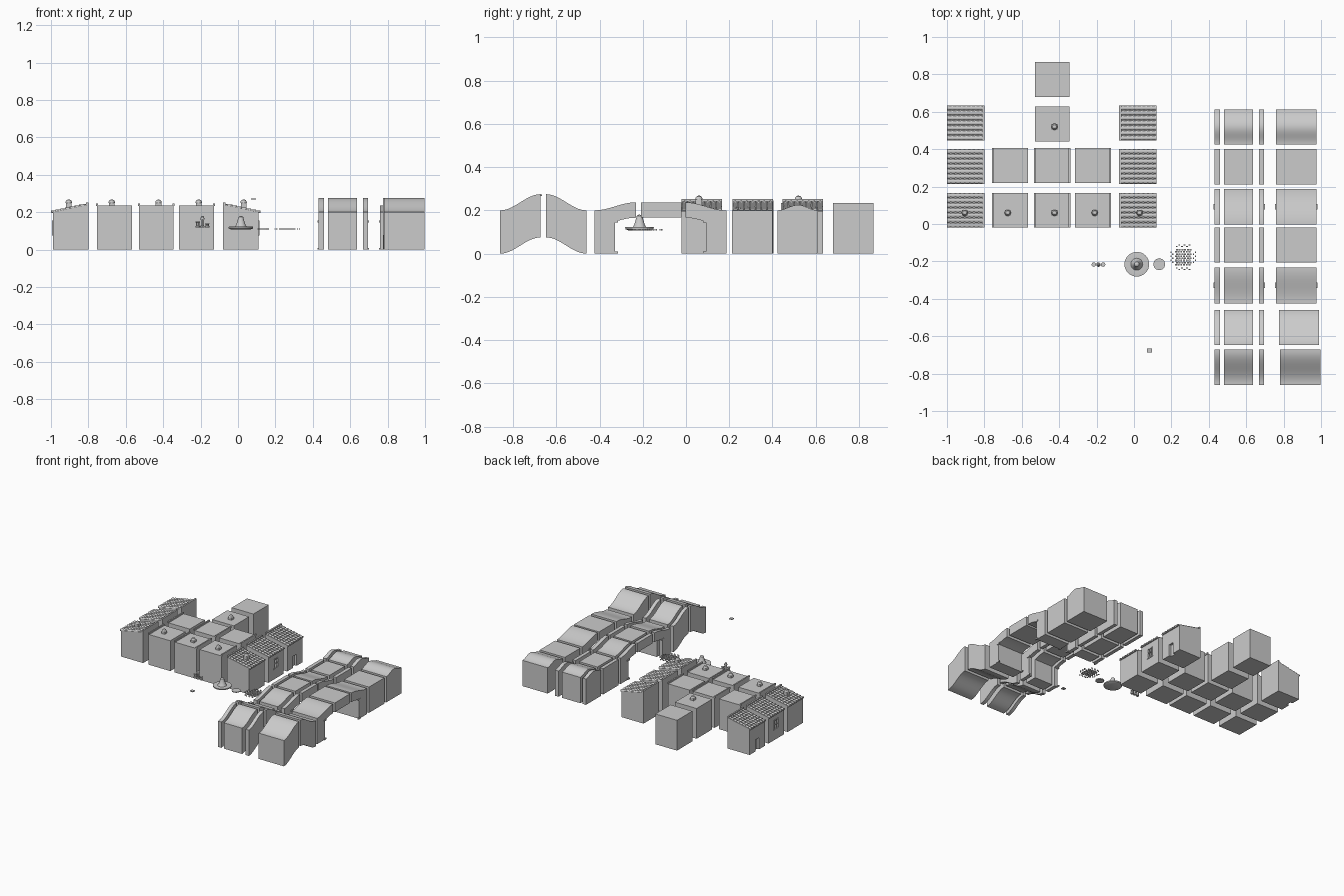
import bpy, bmesh, math
from mathutils import Vector

if "Cube" in bpy.data.objects:
    bpy.data.objects.remove(bpy.data.objects["Cube"])


def finish(name, bm, smooth=False):
    bmesh.ops.recalc_face_normals(bm, faces=bm.faces)
    me = bpy.data.meshes.new(name)
    bm.to_mesh(me)
    bm.free()
    ob = bpy.data.objects.new(name, me)
    bpy.context.collection.objects.link(ob)
    if smooth:
        bpy.ops.object.select_all(action='DESELECT')
        ob.select_set(True)
        bpy.context.view_layer.objects.active = ob
        bpy.ops.object.shade_smooth_by_angle(angle=math.radians(30))
    return ob


def add_box(bm, x0, x1, y0, y1, z0, z1):
    vs = bmesh.ops.create_cube(bm, size=1)['verts']
    for v in vs:
        v.co = Vector(((x0 + x1) / 2 + v.co.x * (x1 - x0),
                       (y0 + y1) / 2 + v.co.y * (y1 - y0),
                       (z0 + z1) / 2 + v.co.z * (z1 - z0)))


def box(name, *dims):
    bm = bmesh.new()
    add_box(bm, *dims)
    return finish(name, bm)


def prism(name, pts, a, b, axis, smooth=False):
    """Extrude a closed profile (u, z) along x or y."""
    bm = bmesh.new()
    place = (lambda u, z, t: (t, u, z)) if axis == 'x' else (lambda u, z, t: (u, t, z))
    A = [bm.verts.new(place(u, z, a)) for u, z in pts]
    B = [bm.verts.new(place(u, z, b)) for u, z in pts]
    bm.faces.new(A)
    bm.faces.new(B[::-1])
    for i in range(len(pts)):
        j = (i + 1) % len(pts)
        bm.faces.new((A[i], A[j], B[j], B[i]))
    return finish(name, bm, smooth)


def lathe(name, prof, x, y, n=24, smooth=True):
    bm = bmesh.new()
    rings = [[bm.verts.new((x + r * math.cos(2 * math.pi * k / n),
                            y + r * math.sin(2 * math.pi * k / n), z)) for k in range(n)]
             for r, z in prof]
    for p, q in zip(rings, rings[1:]):
        for k in range(n):
            bm.faces.new((p[k], p[(k + 1) % n], q[(k + 1) % n], q[k]))
    bm.faces.new(rings[0][::-1])
    bm.faces.new(rings[-1])
    return finish(name, bm, smooth)


def cut(ob, *dims):
    c = box("opening_cutter", *dims)
    c.hide_render = True
    c.hide_set(True)
    m = ob.modifiers.new("opening", 'BOOLEAN')
    m.object = c
    m.operation = 'DIFFERENCE'
    m.solver = 'EXACT'


def tile_roof(low, high, y0, y1):
    """Slab with half-round tile courses and a ridge cap."""
    prism("roof_slab", [(low, .195), (high, .235), (high, .24), (low, .2)], y0, y1, 'y')
    bm = bmesh.new()
    ridges, courses, seg = 7, 8, 6
    pitch = (y1 - y0) / ridges
    pt = lambda t: (low + (high - low) * t, .2 + .04 * t)
    for j in range(ridges):
        yc = y0 + (j + .5) * pitch
        for k in range(courses):
            loops = []
            for t, r, lift in ((k / courses, .0125, .003), ((k + 1) / courses, .0095, 0)):
                x, z = pt(t)
                loops.append([bm.verts.new((x, yc + r * math.cos(math.pi * s / seg),
                              z + lift + .65 * r * math.sin(math.pi * s / seg) - .001))
                              for s in range(seg + 1)])
            a, b = loops
            for s in range(seg):
                bm.faces.new((a[s], a[s + 1], b[s + 1], b[s]))
            bm.faces.new(a)
            bm.faces.new(b[::-1])
            bm.faces.new((a[0], b[0], b[-1], a[-1]))
    finish("roof_tiles", bm)
    d = .012 * (1 if low > high else -1)
    box("ridge_cap", min(high, high + d), max(high, high + d), y0, y1, .24, .252)


def chimney(x, y):
    box("chimney_stack", x - .015, x + .015, y - .015, y + .015, .215, .25)
    lathe("chimney_cap", [(.017, .25), (.016, .258), (.011, .265), (.003, .268)], x, y, 10)


# Tiled side houses: plain, window and door versions, mirrored
rows = [(-.02, .167), (.215, .402), (.447, .634)]
for low, high, wall, d in ((-1, -.8, -.99, 1), (.12, -.08, .11, -1)):
    for i, (y0, y1) in enumerate(rows):
        h = prism("side_house", [(wall, 0), (high, 0), (high, .235), (wall, .197)], y0, y1, 'y')
        tile_roof(low, high, y0, y1)
        yc = (y0 + y1) / 2
        xs = sorted((wall - .01 * d, wall + .018 * d))
        if i == 1:
            cut(h, *xs, yc - .022, yc + .022, .085, .15)
            f = sorted((wall - .004 * d, wall + .01 * d))
            bm = bmesh.new()
            for a, b, z0, z1 in ((-.027, -.021, .08, .155), (.021, .027, .08, .155),
                                 (-.03, .03, .076, .085), (-.027, .027, .149, .156),
                                 (-.002, .002, .085, .15), (-.022, .022, .117, .12)):
                add_box(bm, *f, yc + a, yc + b, z0, z1)
            finish("window_frame", bm)
        if i == 2:
            cut(h, *xs, yc - .022, yc + .022, -.01, .09)

# Flat-roofed house blocks with edge caps
for x0, ys, sides in ((-.753, (-.02, .218), (-1,)),
                      (-.53, (-.02, .218, .44, .68), (-1, 1)),
                      (-.315, (-.02, .218), (1,))):
    for y in ys:
        box("house_block", x0, x0 + .186, y, y + .187, 0, .235)
        for s in sides if y < .4 else ():
            e = x0 if s < 0 else x0 + .186
            box("roof_edge_cap", e - .005, e + .005, y, y + .187, .233, .246)
for x, y in ((-.905, .06), (-.675, .06), (-.425, .06), (-.21, .06), (.03, .06), (-.425, .52)):
    chimney(x, y)

# Road and bridge sections (profiles in y, z)
N = 14
ease = lambda t: (1 - math.cos(math.pi * t)) / 2


def slope(y0, y1, up):
    ts = [i / N for i in range(N + 1)]
    f = [(y0 + (y1 - y0) * t, .075 * (ease(t) if up else 1 - ease(t))) for t in ts]
    return f + [(y, z + .2) for y, z in reversed(f)]


def arch_end(y0, y1):
    """Pier at y0, deck springing toward y1."""
    mid = (y0 + y1) / 2
    top = [(y0 + (y1 - y0) * i / N, .2 + .037 * ease(i / N)) for i in range(N + 1)]
    under = [(mid + (y1 - mid) * i / 6, .148 + .018 * math.sin(math.pi * i / 12)) for i in range(7)]
    return top + under[::-1] + [(mid, 0), (y0, 0)]


bump = [(.424 + .187 * i / N, .2 + .025 * (1 - math.cos(2 * math.pi * i / N)) / 2) for i in range(N + 1)]
sections = [
    ("ramp_up", slope(-.86, -.672, True), .02),
    ("ramp_down", slope(-.648, -.46, False), .014),
    ("bridge_start", arch_end(-.424, -.232), 0),
    ("bridge_deck", [(-.207, .166), (-.02, .166), (-.02, .237), (-.207, .237)], 0),
    ("bridge_end", arch_end(.187, -.003), 0),
    ("straight", [(.212, 0), (.4, 0), (.4, .2), (.212, .2)], 0),
    ("bump", bump + [(.611, 0), (.424, 0)], 0)]
columns = [("left_edge", .431, .459), ("road", .48, .637),
           ("right_edge", .667, .695), ("full_width", .76, .976)]
for sec, prof, shift in sections:
    for col, x0, x1 in columns:
        o = shift if col == "full_width" else 0
        prism(sec + "_" + col, prof, x0 + o, x1 + o, 'x', True)

# Pier caps and bases at the arch jambs
for y in (-.328, .092):
    for x in (.431, .695, .76, .976):
        for z0, z1 in ((.145, .156), (0, .01)):
            box("pier_trim", x - .005, x + .005, y - .014, y + .014, z0, z1)

# Fountain, manhole cover, pots and small chip
lathe("fountain", [(.05, .107), (.065, .113), (.066, .122), (.06, .123), (.032, .122), (.026, .13),
                   (.017, .158), (.013, .174), (.007, .179), (.002, .18)], .015, -.215, 32)
lathe("round_cover", [(.031, .108), (.032, .114)], .135, -.215, 12, False)
for x, h in ((-.215, .15), (-.19, .165), (-.165, .14)):
    lathe("pot", [(.012, .117), (.012, .126), (.009, .128), (.009, h - .005), (.012, h - .003),
                  (.012, h)], x, -.217, 12)
lathe("pot_top", [(.01, .165), (.009, .174), (.003, .18)], -.19, -.217, 12)
box("small_chip", .07, .095, -.688, -.665, .267, .274)

# Loose paving: central grid plus small outer clusters
bm = bmesh.new()
cx, cy = .263, -.178


def stone(x, y, sx=.005, sy=.0042):
    add_box(bm, x - sx, x + sx, y - sy, y + sy, .108, .113)


for j in range(8):
    for i in range(6):
        stone(cx + (i - 2.5) * .0145 + (.003 if j % 2 else -.003), cy + (j - 3.5) * .0115)
for s in (-1, 1):
    for k in range(6):
        stone(cx + (k - 2.5) * .0135, cy + s * (.058 + .008 * (k % 2)), .0045, .003)
        stone(cx + s * (.056 + .009 * (k % 2)), cy + (k - 2.5) * .011, .003, .004)
finish("paving_stones", bm)
